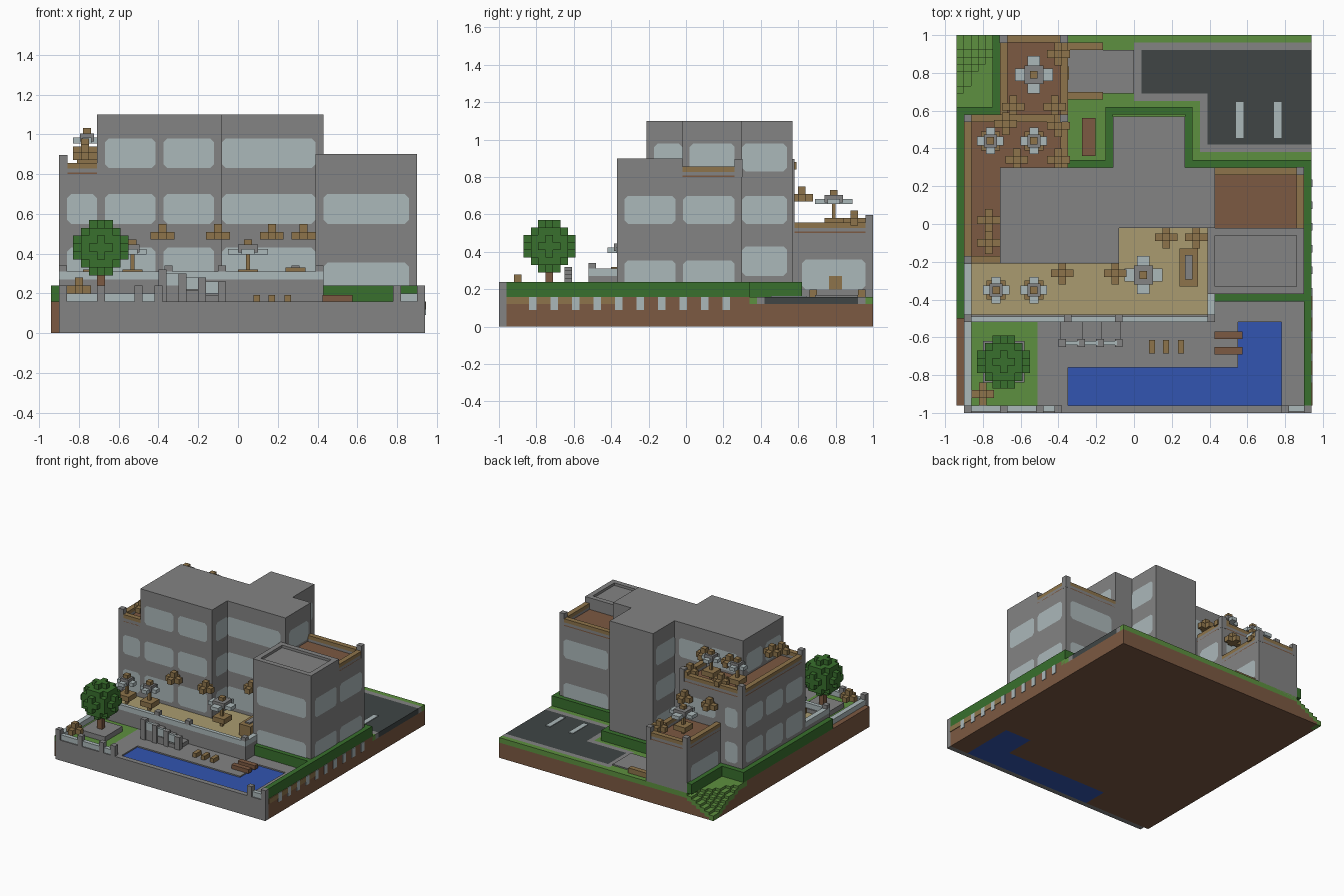
import bpy, bmesh
from mathutils import Vector

cube = bpy.data.objects.get("Cube")
if cube:
    bpy.data.objects.remove(cube, do_unlink=True)


def material(name, red, green, blue):
    mat = bpy.data.materials.new(name)
    mat.use_nodes = True
    colour = (red, green, blue, 1)
    mat.diffuse_color = colour
    mat.node_tree.nodes["Principled BSDF"].inputs["Base Color"].default_value = colour
    return mat


concrete = material("concrete grey", .23, .23, .23)
glass = material("pale glass", .41, .48, .49)
earth = material("earth brown", .2, .1, .054)
timber = material("timber tan", .27, .175, .07)
sand = material("sand paving", .4, .33, .16)
hedge = material("hedge green", .04, .16, .026)
grass = material("grass green", .11, .28, .05)
water = material("water blue", .032, .09, .44)
asphalt = material("asphalt", .05, .06, .06)

# Shared plan lines
left, right, front, back = -.94, .94, -1, 1
wall_left, wall_right = -.9, .9
main_left, main_right, main_front, main_back = -.71, .43, -.21, .3
notch, recess = -.08, -.02
annex_right, wing_back = -.35, .58
east_left, east_front = .39, -.37
tower_left, tower_right = -.11, .27
quay, terrace_front = -.96, -.5
pool_right, pool_mid, pool_turn, pool_back = .78, .55, -.76, -.52
lot_left, lot_front, lot_back = .04, .42, .92
t = .04  # common thickness

# Shared levels
soil, ground, deck, rail, wing_top, roof = .12, .16, .24, .31, .8, 1.1
post_top = .9
ground_row, low_row, middle_row, top_row = (.27, .43), (.22, .355), (.55, .7), (.83, .98)


def finish(bm, name, mat):
    mesh = bpy.data.meshes.new(name)
    bm.to_mesh(mesh)
    bm.free()
    mesh.materials.append(mat)
    obj = bpy.data.objects.new(name, mesh)
    bpy.context.collection.objects.link(obj)
    return obj


def boxes(name, mat, *bounds):
    """One object from boxes given as x, x, y, y, z, z."""
    bm = bmesh.new()
    for x0, x1, y0, y1, z0, z1 in bounds:
        made = bmesh.ops.create_cube(bm, size=1)
        for v in made["verts"]:
            v.co = (x1 if v.co.x > 0 else x0, y1 if v.co.y > 0 else y0, z1 if v.co.z > 0 else z0)
    return finish(bm, name, mat)


def block(x, y, z, width, depth, height):
    """Bounds of a box standing on z around a centre."""
    return (x - width / 2, x + width / 2, y - depth / 2, y + depth / 2, z, z + height)


def windows(name, axis, sign, at, start, end, count, *rows):
    """Evenly spaced panes with clipped corners on one wall."""
    bm = bmesh.new()
    pitch = (end - start - t) / count
    clip = t / 2
    for low, high in rows:
        for i in range(count):
            a = start + t + i * pitch
            b = a + pitch - t
            outline = [(a + clip, low), (b - clip, low), (b, low + clip), (b, high - clip),
                       (b - clip, high), (a + clip, high), (a, high - clip), (a, low + clip)]
            off = at + sign * t / 8
            pts = [(off, p, z) if axis == "x" else (p, off, z) for p, z in outline]
            face = bm.faces.new([bm.verts.new(p) for p in pts])
            face.normal_update()
            want = Vector((sign, 0, 0)) if axis == "x" else Vector((0, sign, 0))
            if face.normal.dot(want) < 0:
                face.normal_flip()
    finish(bm, name, glass)


# Earth base, pool and front retaining wall
boxes("earth_base", earth,
      (left, right, pool_back, wing_back, 0, soil),
      (main_left, right, wing_back, back, 0, soil),
      (left, annex_right, quay, pool_back, 0, soil),
      (annex_right, pool_mid, pool_turn, pool_back, 0, soil),
      (pool_right, right, quay, pool_back, 0, soil),
      (wall_right, right, quay, main_back + t, soil, ground),
      (left, wall_left, quay, wing_back, soil, ground))
boxes("pool_water", water,
      (annex_right, pool_right, quay, pool_turn, 0, ground - t / 4),
      (pool_mid, pool_right, pool_turn, pool_back, 0, ground - t / 4))
boxes("front_wall", concrete,
      (wall_left, right, front, quay, 0, ground),
      (wall_right, right, front, quay, ground, deck),
      (pool_right, pool_right + t, front, quay, ground, deck))

# Ground surfaces
boxes("patio", concrete,
      (-.51, annex_right, quay, pool_back, soil, ground),
      (annex_right, pool_mid, pool_turn, pool_back, soil, ground),
      (pool_right, wall_right, quay, pool_back, soil, ground),
      (wall_left, wall_right, pool_back, main_back, soil, ground))
boxes("front_lawn", grass, (left, -.51, quay, pool_back, soil, ground))
boxes("back_lawn", grass,
      (main_left, lot_left - t, main_back, back, soil, ground),
      (lot_left - t, east_left - t, main_back, .65, soil, ground),
      (east_left - t, right, main_back, lot_front - t, soil, ground),
      (lot_left - t, right, lot_back + t, back, soil, ground))
boxes("parking_kerb", concrete,
      (0, right, lot_back, lot_back + t, soil, ground),
      (0, lot_left, .65, lot_back, soil, ground),
      (lot_left, east_left, .65, .69, soil, ground),
      (east_left - t, east_left, lot_front - t, .69, soil, ground),
      (east_left, right, lot_front - t, lot_front, soil, ground),
      (annex_right, 0, .69, lot_back, ground, ground + t / 4))
boxes("parking_asphalt", asphalt,
      (lot_left, east_left, .69, lot_back, soil, ground),
      (east_left, right, lot_front, lot_back, soil, ground))
boxes("parking_lines", glass, *[block(x, .55, ground, t, .19, t / 8) for x in (.56, .76)])

# Stepped grassy corner
cell = (main_left - left) / 6
for name, mat in (("corner_earth", earth), ("corner_grass", grass)):
    columns = []
    for i in range(6):
        for j in range(11):
            top = min(ground, t + t / 2 * int(i + j * .8))
            x, y = left + i * cell, back - j * cell
            low = top - t
            span = (0, low) if mat == earth else (low, top)
            if span[1] > span[0]:
                columns.append((x, x + cell, max(y - cell, wing_back), y, *span))
    boxes(name, mat, *columns)

# Hedges
boxes("hedges", hedge,
      (wall_right, right, quay, main_back + t, ground, deck),
      (main_right, wall_right, east_front - t, east_front, ground, deck),
      (tower_right, wall_right, main_back, main_back + t, ground, deck),
      (tower_right, tower_right + t, main_back, wing_back + t, ground, deck),
      (tower_left - t, tower_left, main_back, wing_back + t, ground, deck),
      (tower_left, tower_right, wing_back, wing_back + t, ground, deck),
      (annex_right, tower_left, main_back, main_back + t, ground, deck),
      (left, wall_left, terrace_front, wing_back + t, ground, deck),
      (wall_left, main_left, wing_back, wing_back + t, ground, deck),
      (main_left - t, main_left, wing_back, back, ground, deck))

# Small fittings along the right bank
boxes("bank_lamps", glass, *[block(right, -.82 + i * .115, .09, t / 4, t, .07) for i in range(10)])
boxes("bank_ledge", timber, (right, right + t / 9, quay, east_front, soil, ground))

# Building masses
boxes("main_building", concrete,
      (main_left, notch, main_front, main_back, soil, roof),
      (notch, main_right, recess, main_back, soil, roof),
      (tower_left, tower_right, main_back, wing_back - t / 4, soil, roof))
boxes("east_wing", concrete,
      (east_left, wall_right, east_front, recess, soil, post_top - t / 2),
      (east_left, wall_right, recess, main_back, soil, wing_top),
      (east_left, main_right, east_front, recess, wing_top, post_top),
      (wall_right - t, wall_right, east_front, recess, wing_top, post_top),
      (east_left, wall_right, east_front, east_front + t, wing_top, post_top),
      (main_right, wall_right, recess - t, recess, wing_top, post_top))
boxes("west_wing", concrete,
      (wall_left, main_left, main_front, wing_back, soil, wing_top),
      (main_left, annex_right, main_back, wing_back, soil, wing_top))
boxes("annex", concrete, (main_left, annex_right, wing_back, back, soil, .5))


def roof_deck(name, x0, x1, y0, y1, z, sides, posts):
    """Brown deck with tan-capped parapets on the open sides."""
    boxes(name + "_floor", earth, (x0, x1, y0, y1, z, z + t / 5))
    edge = {"w": (x0, x0 + t, y0, y1), "e": (x1 - t, x1, y0, y1),
            "s": (x0, x1, y0, y0 + t), "n": (x0, x1, y1 - t, y1)}
    boxes(name + "_parapet", concrete, *[(*edge[s], z, z + t * .7) for s in sides])
    boxes(name + "_rail", timber, *[(*edge[s], z + t * .7, z + t * 1.4) for s in sides])
    boxes(name + "_posts", concrete,
          *[block(x, y, z, t * 1.05, t * 1.05, t * 2.4) for x, y in posts])


h = t / 2
roof_deck("east_deck", main_right, wall_right, recess, main_back, wing_top, "en",
          [(wall_right - h, main_back - h)])
roof_deck("west_deck", wall_left, main_left, main_front, wing_back, wing_top, "ws",
          [(wall_left + h, main_front + h), (wall_left + h, wing_back - h)])
roof_deck("north_deck", wall_left + t, annex_right, main_back, wing_back, wing_top, "ne",
          [(annex_right - h, wing_back - h)])
roof_deck("annex_deck", main_left, annex_right, wing_back, back, .5, "wen",
          [(main_left + h, back - h), (annex_right - h, back - h)])

# Windows
windows("main_front_windows", "y", -1, main_front, main_left, notch, 2, ground_row, middle_row, top_row)
windows("recess_front_windows", "y", -1, recess, notch - t, main_right, 1, ground_row, middle_row, top_row)
windows("recess_side_windows", "x", 1, notch, main_front, recess + t, 1, ground_row, middle_row, top_row)
windows("east_front_windows", "y", -1, east_front, east_left, wall_right, 1, low_row, middle_row)
windows("east_side_windows", "x", 1, wall_right, east_front, main_back, 2, low_row, middle_row)
windows("east_inner_windows", "x", -1, east_left, east_front, recess, 1, ground_row, middle_row)
windows("east_back_windows", "y", 1, main_back, main_right, wall_right, 1, low_row, middle_row)
windows("deck_window", "x", 1, main_right, recess, main_back, 1, top_row)
windows("tower_right_windows", "x", 1, tower_right, main_back - t, wing_back, 1, ground_row, middle_row, top_row)
windows("tower_left_windows", "x", -1, tower_left, main_back - t, wing_back, 1, ground_row, middle_row, top_row)
windows("main_back_windows", "y", 1, main_back, main_left, tower_left, 2, top_row)
windows("main_left_windows", "x", -1, main_left, main_front, main_back, 2, top_row)
windows("west_front_window", "y", -1, main_front, wall_left, main_left + t, 1, ground_row, middle_row)
windows("west_side_windows", "x", -1, wall_left, main_front, wing_back, 3, ground_row, middle_row)
windows("west_back_windows", "y", 1, wing_back, wall_left, main_left, 1, ground_row, middle_row)
windows("west_inner_windows", "x", 1, annex_right, main_back, wing_back, 1, ground_row, middle_row)
windows("above_annex_window", "y", 1, wing_back, main_left, annex_right, 1, (.58, .7))
windows("annex_back_window", "y", 1, back - t / 5, main_left, annex_right, 1, (.2, .36))
windows("annex_left_window", "x", -1, main_left, wing_back, back, 1, (.2, .36))
windows("annex_right_window", "x", 1, annex_right, wing_back, back, 1, (.2, .36))

# Raised front terrace with fence
boxes("terrace_base", concrete,
      (wall_left, east_left, terrace_front, main_front, ground, deck - t / 5),
      (notch, east_left, main_front, recess, ground, deck - t / 5),
      (wall_left, main_right, pool_back, terrace_front + h, ground, rail - t),
      (east_left, main_right, pool_back, east_front, ground, rail - t),
      (wall_left, wall_left + t, pool_back, main_front, ground, rail - t))
boxes("terrace_floor", sand,
      (wall_left, east_left, terrace_front, main_front, deck - t / 5, deck),
      (notch, east_left, main_front, recess, deck - t / 5, deck))
boxes("terrace_fence", glass,
      (wall_left, main_right, pool_back, terrace_front + t / 4, rail - t, rail),
      (main_right - t, main_right, pool_back, east_front, rail - t, rail),
      (wall_left, wall_left + t, pool_back, main_front, rail - t, rail))
boxes("terrace_posts", concrete,
      *[block(x, terrace_front, ground, t, t, .18) for x in (wall_left + h, annex_right, notch, main_right - h)])

# Steps down to the pool
boxes("steps", concrete,
      *[(annex_right - t + i * .1, annex_right + t * 2 + i * .1, -.64, pool_back, ground, deck - i * .025)
        for i in range(3)])
boxes("step_rail", glass, *[block(-.33 + i * .1, -.63, deck - i * t / 2, .08, h, t * 1.5) for i in range(3)])
boxes("step_posts", concrete, *[block(-.38 + i * .1, -.63, ground, t, t, .16 - i * h) for i in range(4)])

# Low fence round the front lawn
boxes("lawn_fence", glass,
      (wall_left, -.4, front + t / 5, quay, ground, ground + t),
      (wall_left, wall_left + t, quay, pool_back, ground, ground + t),
      (pool_right, right - t, front + t / 5, quay, ground, ground + t))
boxes("lawn_posts", concrete,
      *[block(x, quay - h, ground, t, t, t * 2) for x in (wall_left + h, -.69, -.5, -.4)])

# Tree with a blocky crown
boxes("tree_planter", concrete, block(-.69, -.73, ground, .22, .22, t))
boxes("tree_trunk", earth, block(-.69, -.73, ground, t, t, .2))
crown = [block(-.69 + i * t, -.73 + j * t, .41 + k * t, t, t, t)
         for i in range(-3, 4) for j in range(-3, 4) for k in range(-3, 4)
         if i * i + j * j + k * k < 11]
boxes("tree_crown", hedge, *crown)

# Shrubs on walls, decks and lawn
shrubs = [(-.38, -.26, .47), (-.1, -.26, .47), (.17, -.07, .47), (.33, -.07, .47),
          (-.77, .02, .9), (-.77, -.1, .87), (-.8, -.9, ground + t),
          (-.62, .34, .9), (-.4, .34, .9), (-.4, .52, wing_top + t), (-.68, .53, wing_top + t),
          (-.42, .62, .67), (-.64, .62, .67), (-.4, .9, .54)]
boxes("shrubs", timber, *[part for x, y, z in shrubs for part in
                          (block(x, y, z, t * 3, t, t), block(x, y, z, t, t * 3, t),
                           block(x, y, z, t, t, t * 2))])

# Parasol tables
parasols = [(.05, -.27, deck, .2), (-.73, -.35, deck, .14), (-.53, -.35, deck, .14),
            (-.53, .79, .5, .2), (-.76, .44, wing_top, .14), (-.53, .44, wing_top, .14)]
boxes("parasol_poles", timber, *[part for x, y, z, size in parasols for part in
                                 (block(x, y, z, h, h, .23), block(x, y, z + t, .1, .1, t),
                                  block(x, y, z + .2, t, t, t * .8))])
boxes("parasol_centres", concrete, *[block(x, y, z + .165, size / 2, size / 2, t) for x, y, z, size in parasols])
boxes("parasol_canopies", glass, *[part for x, y, z, size in parasols for part in
                                   (block(x, y, z + .155, size, size / 3, t * .7),
                                    block(x, y, z + .155, size / 3, size, t * .7))])

# Patio furniture and back entrance
boxes("loungers", earth, *[block(.5, y, ground, .15, t, t * .8) for y in (-.59, -.67)])
boxes("stools", timber, *[block(x, -.65, ground, t * .8, .07, t * .8) for x in (.095, .17, .25)])
boxes("terrace_bar", timber, block(.29, -.23, deck, .1, .2, .09))
boxes("terrace_bar_top", concrete, block(.29, -.23, deck + .08, t, .13, t / 2))
boxes("entrance_rails", timber, *[block(-.26, y, ground, .19, t, t) for y in (.68, .94)])
boxes("entrance_door", timber, block(annex_right, .8, ground + t, t / 3, .07, .07))
boxes("flower_bed", earth, block(-.24, .46, ground, .07, .2, t / 4))
